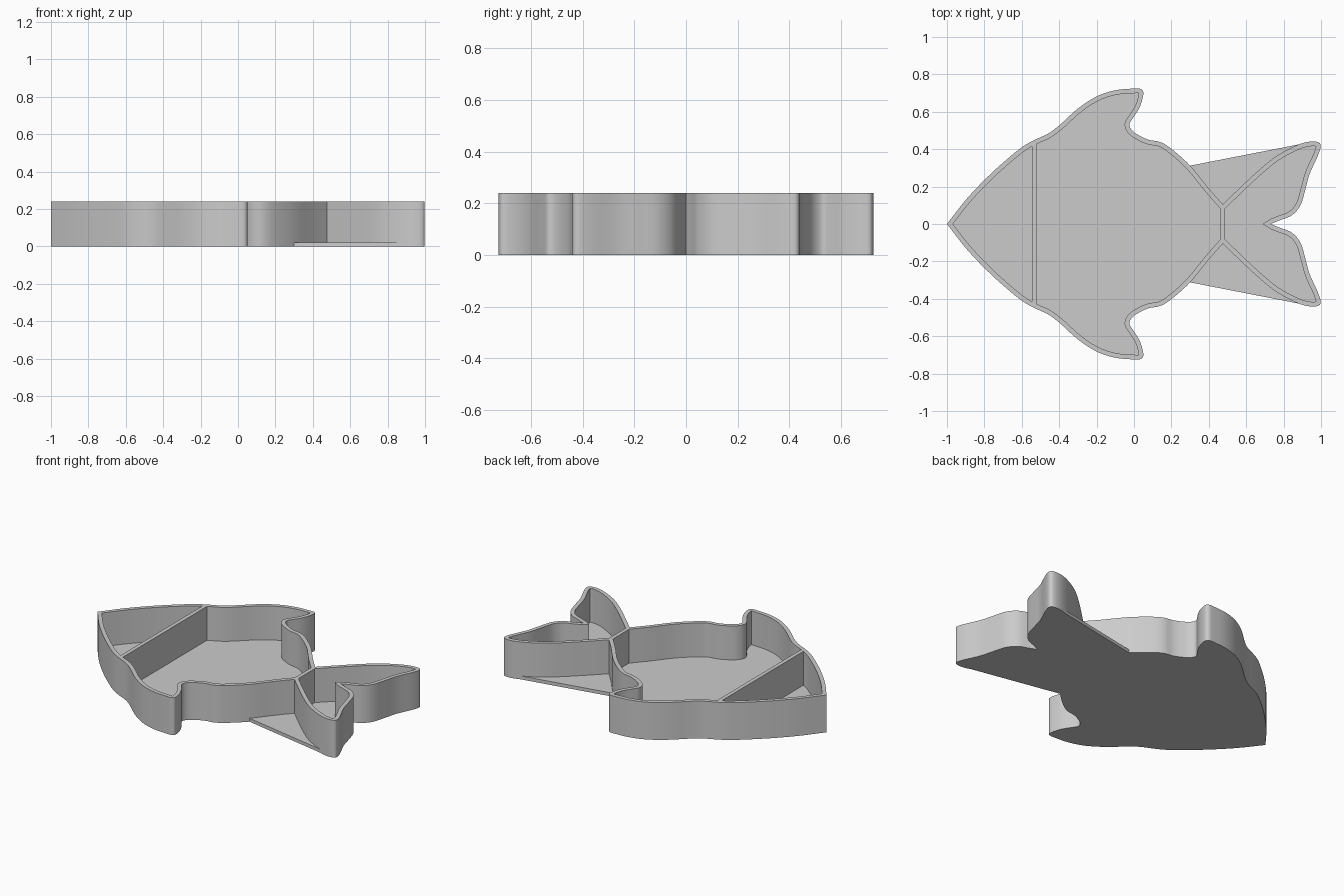
import bpy, bmesh
from mathutils import Vector

if "Cube" in bpy.data.objects:
    bpy.data.objects.remove(bpy.data.objects["Cube"])

HEIGHT, FLOOR, WALL = 0.24, 0.022, 0.025

# Upper half of the outline: body, then tail fin (joined at the sharp neck)
BODY = [(-1, 0), (-.9, .128), (-.8, .235), (-.7, .328), (-.6, .41), (-.53, .45),
        (-.46, .483), (-.4, .527), (-.3, .617), (-.2, .682), (-.1, .715), (0, .724),
        (.038, .721), (.05, .70), (.04, .65), (.02, .605), (-.01, .56), (-.025, .53),
        (-.008, .498), (.03, .472), (.08, .45), (.14, .438), (.2, .402), (.3, .312),
        (.4, .19), (.475, .105)]
TAIL = [(.475, .105), (.55, .178), (.65, .272), (.75, .355), (.85, .412), (.92, .437),
        (.975, .44), (.998, .422), (.985, .37), (.94, .27), (.915, .18), (.89, .10),
        (.845, .047), (.78, .02), (.73, 0)]


def spline(pts, steps=5):
    p = [Vector(q) for q in pts]
    p = [2 * p[0] - p[1]] + p + [2 * p[-1] - p[-2]]
    out = []
    for i in range(1, len(p) - 2):
        a, b, c, d = p[i - 1:i + 3]
        for k in range(steps):
            t = k / steps
            out.append(0.5 * (2 * b + (c - a) * t + (2 * a - 5 * b + 4 * c - d) * t * t
                              + (3 * b - a - 3 * c + d) * t ** 3))
    return out + [p[-2]]


def mirrored(half):
    return half + [Vector((q.x, -q.y)) for q in reversed(half[1:-1])]


def inset(loop, w):
    n, res = len(loop), []
    for i, q in enumerate(loop):
        d1 = (q - loop[i - 1]).normalized()
        d2 = (loop[(i + 1) % n] - q).normalized()
        n1, n2 = Vector((d1.y, -d1.x)), Vector((d2.y, -d2.x))
        m = (n1 + n2).normalized()
        res.append(q + m * (w / max(m.dot(n1), 0.6)))
    # collapse points that fold over at the tight fin tips
    good = [min((r - q).length for q in loop) > 0.9 * w for r in res]
    for i in range(n):
        if not good[i]:
            k = min((j for j in range(n) if good[j]), key=lambda j: abs(j - i))
            res[i] = res[k].copy()
    return res


def finish(name, bm):
    bmesh.ops.recalc_face_normals(bm, faces=bm.faces)
    me = bpy.data.meshes.new(name)
    bm.to_mesh(me)
    bm.free()
    ob = bpy.data.objects.new(name, me)
    bpy.context.collection.objects.link(ob)
    bpy.ops.object.select_all(action='DESELECT')
    ob.select_set(True)
    bpy.context.view_layer.objects.active = ob
    bpy.ops.object.shade_smooth_by_angle(angle=0.6)
    return ob


def prism(name, loop, z0, z1):
    bm = bmesh.new()
    lo = [bm.verts.new((q.x, q.y, z0)) for q in loop]
    hi = [bm.verts.new((q.x, q.y, z1)) for q in loop]
    n = len(loop)
    for i in range(n):
        j = (i + 1) % n
        bm.faces.new((lo[i], lo[j], hi[j], hi[i]))
    caps = [bm.faces.new(lo), bm.faces.new(hi)]
    bmesh.ops.triangulate(bm, faces=caps)
    return finish(name, bm)


body, tail = spline(BODY), spline(TAIL)

# Outer wall following the fish outline
outer = mirrored(body + tail[1:])
inner = inset(outer, WALL)
bm = bmesh.new()
rings = [[bm.verts.new((q.x, q.y, z)) for q in lp]
         for lp, z in ((outer, FLOOR), (outer, HEIGHT), (inner, HEIGHT), (inner, FLOOR))]
n = len(outer)
for r in range(4):
    a, b = rings[r], rings[(r + 1) % 4]
    for i in range(n):
        j = (i + 1) % n
        bm.faces.new((a[i], a[j], b[j], b[i]))
bmesh.ops.remove_doubles(bm, verts=bm.verts, dist=0.0005)
finish("outer_wall", bm)

# Floor, with straight webs bridging body and tail
first = next(i for i, q in enumerate(tail) if q.x >= 0.87)
prism("floor", mirrored([q for i, q in enumerate(body) if q.x <= 0.305] + tail[first:]),
      0, FLOOR)

# Cross dividers at the head and the neck
for name, x, half in (("head_divider", -.532, .425), ("neck_divider", .475, .09)):
    w = WALL / 2
    prism(name, [Vector(c) for c in ((x - w, -half), (x + w, -half), (x + w, half), (x - w, half))],
          FLOOR, HEIGHT)
